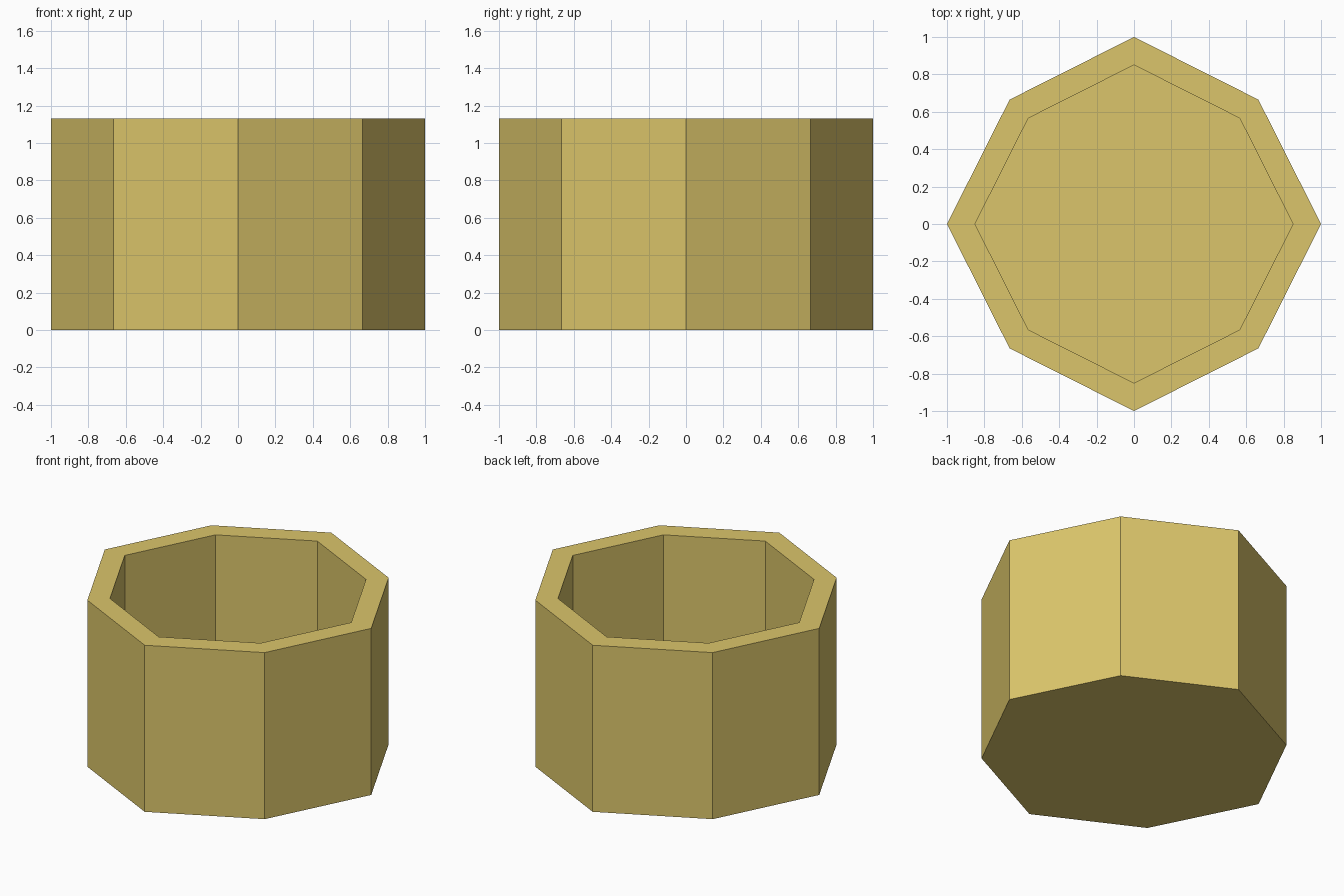
import bpy, bmesh

if "Cube" in bpy.data.objects:
    bpy.data.objects.remove(bpy.data.objects["Cube"])

HEIGHT = 1.13
FLOOR = 0.13
INNER = 0.85
D = 0.665  # diagonal corner coordinate of the slightly uneven octagon

profile = [(1, 0), (D, D), (0, 1), (-D, D), (-1, 0), (-D, -D), (0, -1), (D, -D)]

bm = bmesh.new()


def ring(scale, z):
    return [bm.verts.new((x * scale, y * scale, z)) for x, y in profile]


# outer wall, rim, inner wall
rings = [ring(1, 0), ring(1, HEIGHT), ring(INNER, HEIGHT), ring(INNER, FLOOR)]
for a, b in zip(rings, rings[1:]):
    for i in range(8):
        j = (i + 1) % 8
        bm.faces.new((a[i], a[j], b[j], b[i]))

# underside and cavity floor
bm.faces.new(rings[0][::-1])
bm.faces.new(rings[-1])
bmesh.ops.recalc_face_normals(bm, faces=bm.faces)

mesh = bpy.data.meshes.new("octagonal_pot")
bm.to_mesh(mesh)
bm.free()
pot = bpy.data.objects.new("octagonal_pot", mesh)
bpy.context.collection.objects.link(pot)

# brass-yellow colour
mat = bpy.data.materials.new("dull_gold")
mat.diffuse_color = (0.71, 0.56, 0.145, 1)
mat.use_nodes = True
mat.node_tree.nodes["Principled BSDF"].inputs["Base Color"].default_value = mat.diffuse_color
mesh.materials.append(mat)
